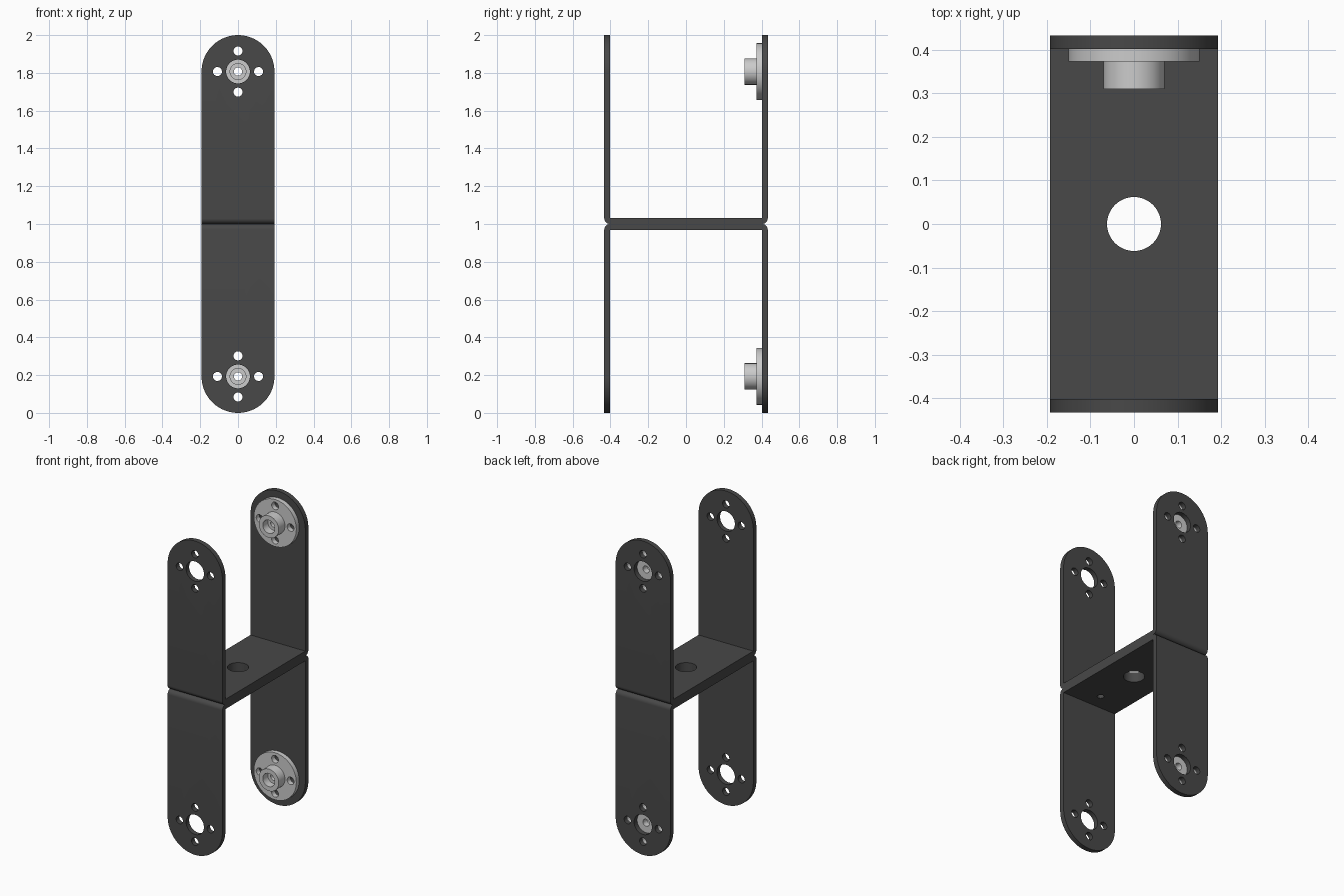
import bpy, bmesh, math
from mathutils import Matrix, Vector

if "Cube" in bpy.data.objects:
    bpy.data.objects.remove(bpy.data.objects["Cube"])

W, D, T = 0.193, 0.433, 0.031      # half width, half depth, sheet thickness
PIVOT = 0.193                      # height of the lower pivot axis
BOLT = 0.109                       # bolt circle radius

dark = bpy.data.materials.new("dark_metal")
dark.diffuse_color = (0.065, 0.065, 0.065, 1)
dark.use_nodes = True
dark.node_tree.nodes["Principled BSDF"].inputs["Base Color"].default_value = dark.diffuse_color


def add_object(name, bm, mat=None):
    bmesh.ops.recalc_face_normals(bm, faces=bm.faces)
    me = bpy.data.meshes.new(name)
    bm.to_mesh(me)
    bm.free()
    ob = bpy.data.objects.new(name, me)
    bpy.context.collection.objects.link(ob)
    if mat:
        me.materials.append(mat)
    return ob


def prism(name, points, offset, mat=None):
    """Closed outline swept along an offset."""
    bm = bmesh.new()
    face = bm.faces.new([bm.verts.new(p) for p in points])
    ext = bmesh.ops.extrude_face_region(bm, geom=[face], use_keep_orig=True)
    verts = [g for g in ext["geom"] if isinstance(g, bmesh.types.BMVert)]
    bmesh.ops.translate(bm, verts=verts, vec=Vector(offset))
    return add_object(name, bm, mat)


def cylinder(x, y, z, r, depth, axis="Y", segs=32):
    bm = bmesh.new()
    m = Matrix.Translation((x, y, z))
    if axis == "Y":
        m = m @ Matrix.Rotation(math.pi / 2, 4, "X")
    bmesh.ops.create_cone(bm, cap_ends=True, segments=segs, radius1=r, radius2=r, depth=depth, matrix=m)
    return add_object("cutter", bm)


def cut(ob, cutters, op="DIFFERENCE"):
    """Apply booleans, then discard the cutters."""
    for c in cutters:
        mod = ob.modifiers.new("cut", "BOOLEAN")
        mod.operation, mod.object, mod.solver = op, c, "EXACT"
        bpy.context.view_layer.objects.active = ob
        bpy.ops.object.modifier_apply(modifier=mod.name)
        bpy.data.objects.remove(c)


def bolt_holes():
    return [cylinder(BOLT * math.cos(a), 0, PIVOT + BOLT * math.sin(a), 0.024, 2, segs=24)
            for a in (i * math.pi / 2 for i in range(4))]


def mirrored(ob, name):
    me = ob.data.copy()
    me.transform(Matrix.Translation((0, 0, 2)) @ Matrix.Diagonal((1, 1, -1, 1)))
    me.flip_normals()
    new = bpy.data.objects.new(name, me)
    bpy.context.collection.objects.link(new)
    return new


def smooth(ob):
    bpy.ops.object.select_all(action="DESELECT")
    ob.select_set(True)
    bpy.context.view_layer.objects.active = ob
    bpy.ops.object.shade_smooth_by_angle(angle=math.radians(30))


# Lower U bracket: bent sheet profile, legs rounded by a stadium outline
R = 0.03
arc = [(D - R + R * math.cos(a), 1 - R + R * math.sin(a)) for a in (i * math.pi / 16 for i in range(9))]
half = [(D - T, 1 - T), (D - T, -0.1), (D, -0.1)] + arc
profile = half + [(-y, z) for y, z in reversed(half)]
lower = prism("lower_bracket", [(-0.3, y, z) for y, z in profile], (0.6, 0, 0), dark)
outline = [(W * math.cos(a), -1, PIVOT + W * math.sin(a))
           for a in (math.pi + i * math.pi / 40 for i in range(41))]
outline += [(W, -1, 1.2), (-W, -1, 1.2)]
cut(lower, [prism("cutter", outline, (0, 2, 0))], "INTERSECT")

# Pivot, bolt and web holes
cut(lower, [cylinder(0, 0, PIVOT, 0.063, 2, segs=48)] + bolt_holes())
cut(lower, [cylinder(0, 0, 1, 0.062, 0.2, "Z", 48)])
upper = mirrored(lower, "upper_bracket")
cut(lower, [cylinder(0, -0.3, 1, 0.02, 0.2, "Z", 24)])

# Round flange with hub, turned around the pivot axis
bm = bmesh.new()
ring = [(0.022, 0.36), (0.042, 0.36), (0.042, 0.31), (0.07, 0.31),
        (0.07, 0.373), (0.15, 0.373), (0.15, D - T), (0.022, D - T)]
vs = [bm.verts.new((r, y, PIVOT)) for r, y in ring]
es = [bm.edges.new((vs[i], vs[(i + 1) % len(vs)])) for i in range(len(vs))]
bmesh.ops.spin(bm, geom=vs + es, cent=(0, 0, PIVOT), axis=(0, 1, 0), angle=math.tau, steps=48)
bmesh.ops.remove_doubles(bm, verts=bm.verts, dist=1e-5)
flange = add_object("lower_flange", bm)
cut(flange, bolt_holes())
upper_flange = mirrored(flange, "upper_flange")

for part in (lower, upper, flange, upper_flange):
    smooth(part)
